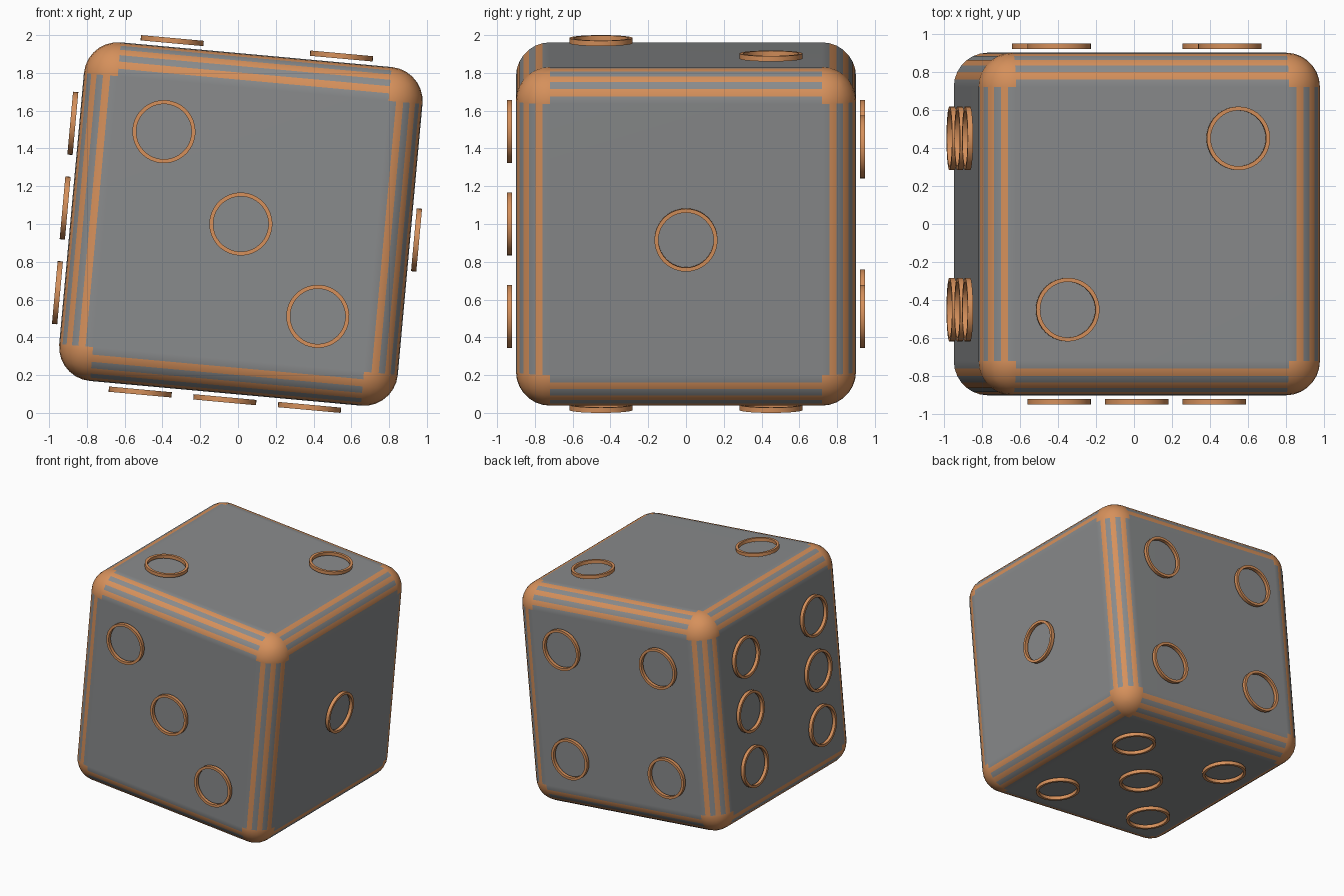
import bpy, bmesh, math
from mathutils import Matrix, Vector

if "Cube" in bpy.data.objects:
    bpy.data.objects.remove(bpy.data.objects["Cube"])

HALF, R, SEG = 0.9, 0.18, 7          # half size, edge radius, bands per edge
P = 0.45                             # pip spacing
PLACE = Matrix.Translation((0.015, 0, 1.0)) @ Matrix.Rotation(math.radians(5.2), 4, 'Y')


def material(name, rgb):
    m = bpy.data.materials.new(name)
    m.diffuse_color = (*rgb, 1)
    m.use_nodes = True
    m.node_tree.nodes["Principled BSDF"].inputs["Base Color"].default_value = m.diffuse_color
    return m


grey = material("grey", (0.25, 0.257, 0.262))
copper = material("copper", (0.67, 0.28, 0.105))


def finish(bm, name, mats):
    bmesh.ops.recalc_face_normals(bm, faces=bm.faces)
    bm.transform(PLACE)
    me = bpy.data.meshes.new(name)
    bm.to_mesh(me)
    bm.free()
    for m in mats:
        me.materials.append(m)
    ob = bpy.data.objects.new(name, me)
    bpy.context.collection.objects.link(ob)
    bpy.ops.object.select_all(action='DESELECT')
    ob.select_set(True)
    bpy.context.view_layer.objects.active = ob
    bpy.ops.object.shade_smooth_by_angle(angle=math.radians(35))
    return ob


# Rounded body: copper corners, alternating grey and copper bands on the edges
bm = bmesh.new()
bmesh.ops.create_cube(bm, size=2 * HALF)
bmesh.ops.bevel(bm, geom=bm.edges[:], offset=R, segments=SEG, profile=0.5,
                affect='EDGES')
for f in bm.faces:
    c = f.calc_center_median()
    d = [abs(v) - (HALF - R) for v in c]
    d = [v for v in d if v > 0.001]
    if len(d) == 3:
        f.material_index = 1
    elif len(d) == 2:
        band = int(math.atan2(d[0], d[1]) / (math.pi / 2) * SEG)
        f.material_index = band % 2
body = finish(bm, "body", [grey, copper])
wn = body.modifiers.new("even_shading", 'WEIGHTED_NORMAL')
wn.mode = 'FACE_AREA'
wn.keep_sharp = True


# Pips: thin open rings just clear of each face
def add_ring(bm, centre, normal, n=40):
    q = Vector(normal).to_track_quat('Z', 'Y')
    profile = [(0.167, 0.92), (0.167, 0.948), (0.146, 0.948), (0.146, 0.92)]
    rows = []
    for i in range(n):
        a = 2 * math.pi * i / n
        rows.append([bm.verts.new(Vector(centre) + q @ Vector(
            (r * math.cos(a), r * math.sin(a), h))) for r, h in profile])
    for i in range(n):
        A, B = rows[i], rows[(i + 1) % n]
        for j in range(4):
            k = (j + 1) % 4
            bm.faces.new((A[j], B[j], B[k], A[k]))


corners = [(-P, -P), (-P, P), (P, -P), (P, P)]
faces = {
    "front": ((0, -1, 0), [(-P, P), (0, 0), (P, -P)]),
    "back": ((0, 1, 0), corners),
    "right": ((1, 0, 0), [(0, 0)]),
    "left": ((-1, 0, 0), corners + [(-P, 0), (P, 0)]),
    "top": ((0, 0, 1), [(-P, -P), (P, P)]),
    "bottom": ((0, 0, -1), corners + [(0, 0)]),
}
for side, (normal, spots) in faces.items():
    bm = bmesh.new()
    for a, b in spots:
        if normal[0]:
            centre = (0, a, b)
        elif normal[1]:
            centre = (a, 0, b)
        else:
            centre = (a, b, 0)
        add_ring(bm, centre, normal)
    finish(bm, side + "_pips", [copper])
